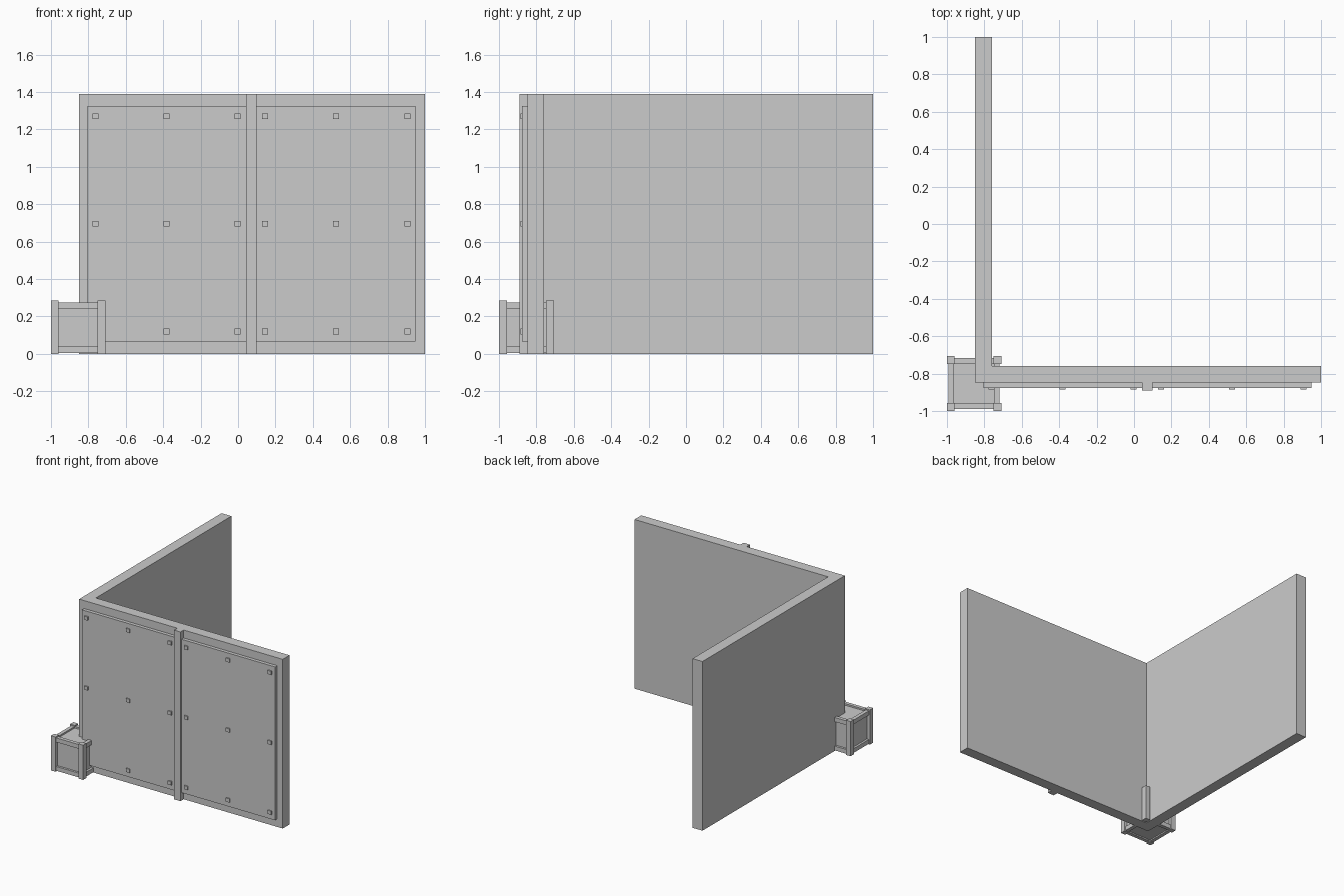
import bpy, bmesh
from mathutils import Matrix

if "Cube" in bpy.data.objects:
    bpy.data.objects.remove(bpy.data.objects["Cube"])


def box_into(bm, x0, x1, y0, y1, z0, z1):
    centre = Matrix.Translation(((x0 + x1) / 2, (y0 + y1) / 2, (z0 + z1) / 2))
    size = Matrix.Diagonal((x1 - x0, y1 - y0, z1 - z0, 1))
    bmesh.ops.create_cube(bm, size=1, matrix=centre @ size)


def part(name, boxes):
    bm = bmesh.new()
    for b in boxes:
        box_into(bm, *b)
    mesh = bpy.data.meshes.new(name)
    bm.to_mesh(mesh)
    bm.free()
    obj = bpy.data.objects.new(name, mesh)
    bpy.context.collection.objects.link(obj)
    return obj


H = 1.39

# Two plain walls meeting in a corner
part("side_wall", [(-0.85, -0.76, -0.76, 1.0, 0, H)])
part("front_wall", [(-0.85, 1.0, -0.848, -0.76, 0, H)])

# Raised cladding sheet and the vertical strip over its seam
part("cladding_panel", [(-0.805, 0.95, -0.876, -0.848, 0.065, 1.325)])
part("seam_strip", [(0.042, 0.1, -0.89, -0.848, 0, H)])

# Square bolts in a grid on each half of the cladding
bolts = []
for x in (-0.763, -0.383, -0.003, 0.145, 0.525, 0.905):
    for z in (0.12, 0.695, 1.27):
        bolts.append((x - 0.016, x + 0.016, -0.886, -0.876, z - 0.015, z + 0.015))
part("panel_bolts", bolts)

# Crate: corner posts, rails between them and a recessed body
CX, CY, R, W = -0.855, -0.853, 0.146, 0.042
I = R - W
posts, rails = [], []
for s in (-1, 1):
    for t in (-1, 1):
        px, py = CX + s * (R - W / 2), CY + t * (R - W / 2)
        posts.append((px - W / 2, px + W / 2, py - W / 2, py + W / 2, 0, 0.285))
    for z0, z1 in ((0.005, 0.04), (0.24, 0.275)):
        c = R - 0.024
        rails.append((CX - I, CX + I, CY + s * c - 0.015, CY + s * c + 0.015, z0, z1))
        rails.append((CX + s * c - 0.015, CX + s * c + 0.015, CY - I, CY + I, z0, z1))
part("crate_posts", posts)
part("crate_rails", rails)
B = I + 0.015
part("crate_body", [(CX - B, CX + B, CY - B, CY + B, 0.015, 0.262)])
